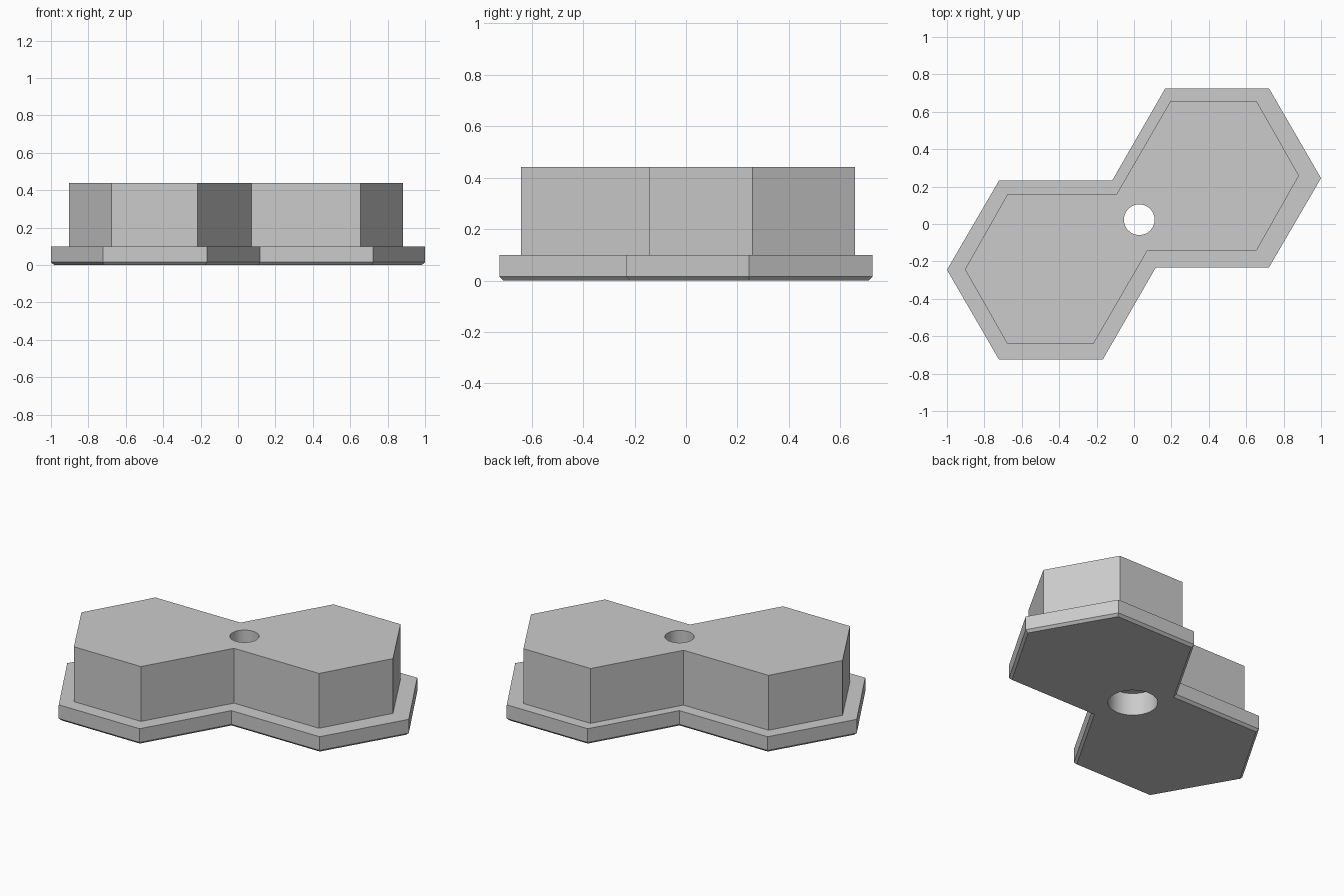
import bpy, bmesh, math
from mathutils import Vector

cube = bpy.data.objects.get("Cube")
if cube:
    bpy.data.objects.remove(cube, do_unlink=True)

grey = bpy.data.materials.new("plain_grey")
grey.use_nodes = True
grey.diffuse_color = (0.6, 0.6, 0.6, 1)
grey.node_tree.nodes["Principled BSDF"].inputs["Base Color"].default_value = (0.6, 0.6, 0.6, 1)


def double_hexagon(half, centre=(0, 0)):
    """Complete half an outline by turning it half way round its centre."""
    c = Vector(centre)
    pts = [Vector(p) for p in half]
    return [c + p for p in pts] + [c - p for p in pts]


def inset(outline, d):
    """Move every side of a clockwise outline inwards by d."""
    result = []
    for i, p in enumerate(outline):
        a = (p - outline[i - 1]).normalized()
        b = (outline[(i + 1) % len(outline)] - p).normalized()
        na, nb = Vector((a.y, -a.x)), Vector((b.y, -b.x))
        result.append(p + (na + nb) * d / (1 + na.dot(nb)))
    return result


def circle(r, centre, n=64):
    return [Vector(centre) + r * Vector((math.cos(t), math.sin(t)))
            for t in (math.tau * i / n for i in range(n))]


def loft(name, rings):
    """Closed solid through (outline, height) rings."""
    bm = bmesh.new()
    loops = [[bm.verts.new((p.x, p.y, z)) for p in pts] for pts, z in rings]
    bm.faces.new(loops[0])
    bm.faces.new(loops[-1])
    for low, high in zip(loops, loops[1:]):
        for i in range(len(low)):
            bm.faces.new((low[i - 1], low[i], high[i], high[i - 1]))
    bmesh.ops.recalc_face_normals(bm, faces=bm.faces)
    mesh = bpy.data.meshes.new(name)
    bm.to_mesh(mesh)
    bm.free()
    mesh.materials.append(grey)
    obj = bpy.data.objects.new(name, mesh)
    bpy.context.collection.objects.link(obj)
    return obj


# Flanged body: chamfered foot, flange, narrower raised block
flange = double_hexagon([(1, .245), (.722, -.232), (.117, -.232),
                         (-.167, -.725), (-.722, -.725)])
block = double_hexagon([(.893, .251), (.666, -.15), (.083, -.15),
                        (-.206, -.649), (-.666, -.649)], (-.011, .008))
body = loft("flanged_double_hexagon_body", [
    (inset(flange, .015), 0), (flange, .015), (flange, .1),
    (block, .1), (block, .44)])

# Screw hole with a wider counterbore from below
centre = (.028, .023)
cutter = loft("hole_cutter", [
    (circle(.14, centre), -.1), (circle(.14, centre), .14),
    (circle(.082, centre), .14), (circle(.082, centre), .6)])
cutter.hide_render = True

cut = body.modifiers.new("screw_hole", 'BOOLEAN')
cut.operation = 'DIFFERENCE'
cut.solver = 'EXACT'
cut.object = cutter
bpy.ops.object.select_all(action='DESELECT')
bpy.context.view_layer.objects.active = body
body.select_set(True)
bpy.ops.object.modifier_apply(modifier=cut.name)
bpy.data.objects.remove(cutter, do_unlink=True)
bpy.ops.object.shade_smooth_by_angle(angle=math.radians(20))
